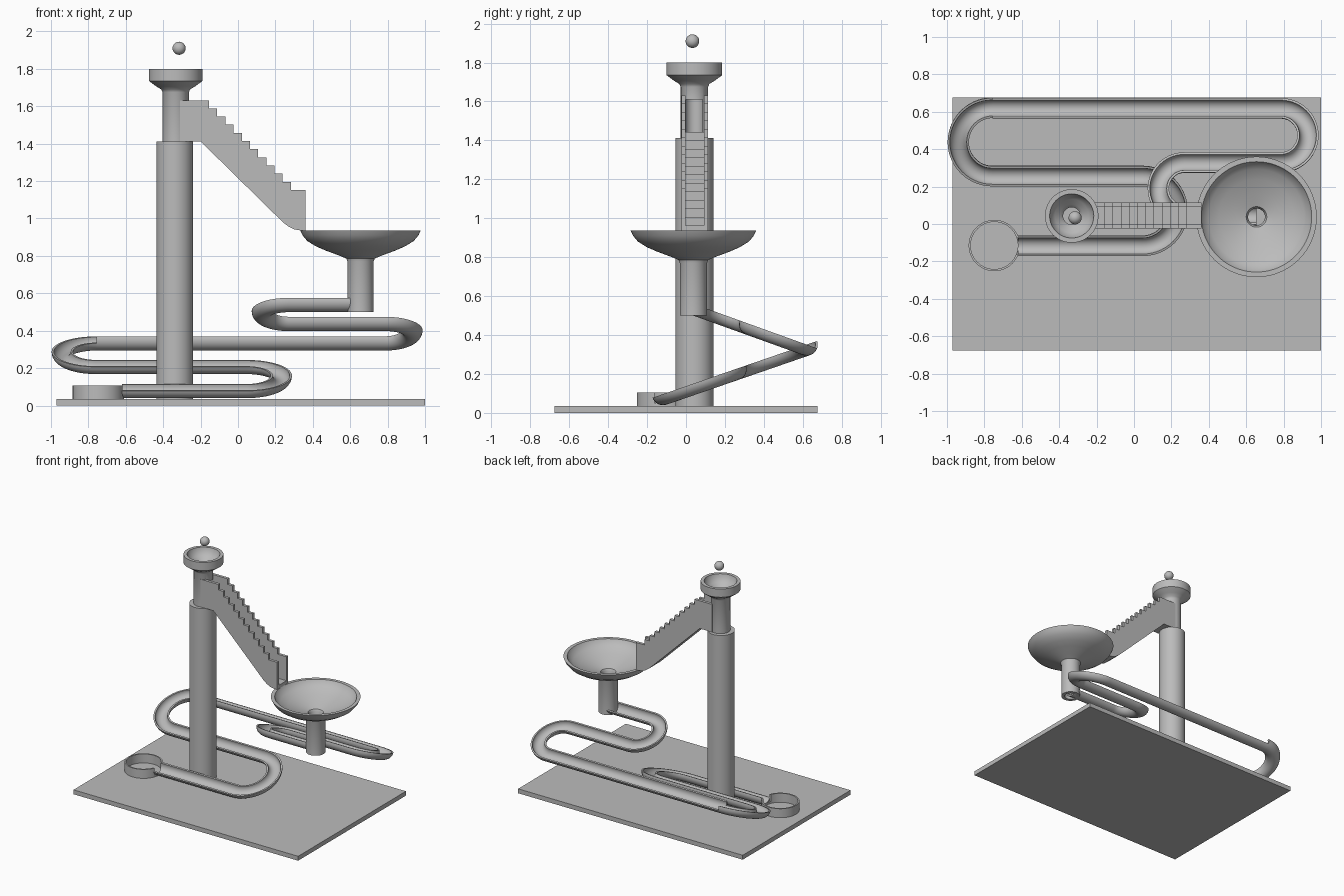
import bpy, bmesh, math
from mathutils import Vector

cube = bpy.data.objects.get("Cube")
if cube:
    bpy.data.objects.remove(cube, do_unlink=True)

grey = bpy.data.materials.new("plain_grey")
grey.use_nodes = True
grey.diffuse_color = (0.5, 0.5, 0.5, 1)
grey.node_tree.nodes["Principled BSDF"].inputs["Base Color"].default_value = (0.5, 0.5, 0.5, 1)


def make(name, bm):
    bmesh.ops.recalc_face_normals(bm, faces=bm.faces[:])
    mesh = bpy.data.meshes.new(name)
    bm.to_mesh(mesh)
    bm.free()
    obj = bpy.data.objects.new(name, mesh)
    bpy.context.collection.objects.link(obj)
    mesh.materials.append(grey)
    return obj


def activate(obj):
    bpy.ops.object.select_all(action='DESELECT')
    obj.select_set(True)
    bpy.context.view_layer.objects.active = obj


def smooth(obj):
    activate(obj)
    bpy.ops.object.shade_smooth_by_angle(angle=math.radians(35))


def box(name, lo, hi):
    bm = bmesh.new()
    bmesh.ops.create_cube(bm, size=1)
    for v in bm.verts:
        v.co = [(a + b) / 2 + c * (b - a) for a, b, c in zip(lo, hi, v.co)]
    return make(name, bm)


def lathe(name, centre, profile, closed=True, steps=64):
    """Spin a (radius, height) profile round a vertical axis."""
    bm = bmesh.new()
    vs = [bm.verts.new((r, 0, z)) for r, z in profile]
    edges = [bm.edges.new(p) for p in zip(vs, vs[1:])]
    if closed:
        edges.append(bm.edges.new((vs[-1], vs[0])))
    bmesh.ops.spin(bm, geom=vs + edges, axis=(0, 0, 1), cent=(0, 0, 0),
                   angle=math.tau, steps=steps)
    bmesh.ops.remove_doubles(bm, verts=bm.verts[:], dist=1e-5)
    bmesh.ops.translate(bm, verts=bm.verts[:], vec=(*centre, 0))
    return make(name, bm)


def prism(name, outline, y0, y1):
    """Extrude an (x, z) outline from y0 to y1."""
    bm = bmesh.new()
    face = bm.faces.new([bm.verts.new((x, y0, z)) for x, z in outline])
    new = bmesh.ops.extrude_face_region(bm, geom=[face])["geom"]
    bmesh.ops.translate(bm, vec=(0, y1 - y0, 0),
                        verts=[v for v in new if isinstance(v, bmesh.types.BMVert)])
    return make(name, bm)


def cut(obj, lo, hi):
    cutter = box("cutter", lo, hi)
    cutter.hide_render = True
    mod = obj.modifiers.new("opening", 'BOOLEAN')
    mod.operation, mod.solver, mod.object = 'DIFFERENCE', 'EXACT', cutter
    activate(obj)
    bpy.ops.object.modifier_apply(modifier=mod.name)
    bpy.data.objects.remove(cutter, do_unlink=True)


def turn(cx, y0, y1, side, n=28):
    """Half circle from y0 to y1, bulging to side (+1 or -1) in x."""
    r, cy = abs(y1 - y0) / 2, (y0 + y1) / 2
    return [(cx + side * r * math.sin(math.pi * i / n),
             cy + (y0 - y1) / 2 * math.cos(math.pi * i / n)) for i in range(n + 1)]


def gutter(name, path, z0, y0, slope, outer=0.057, inner=0.045, n=16):
    """Sweep a half pipe along a path that lies in a tilted plane."""
    up = Vector((0, -slope, 1)).normalized()
    pts = [Vector((x, y, z0 + slope * (y - y0))) for x, y in path]
    arc = [math.pi * i / n for i in range(n + 1)]
    section = [(outer * math.cos(a), -outer * math.sin(a)) for a in arc]
    section += [(inner * math.cos(a), -inner * math.sin(a)) for a in reversed(arc)]
    bm = bmesh.new()
    rings = []
    for i, p in enumerate(pts):
        t = (pts[min(i + 1, len(pts) - 1)] - pts[max(i - 1, 0)])
        t = t.normalized()
        if i in (0, len(pts) - 1):
            t = Vector((round(t.x), 0, 0))
        side = t.cross(up).normalized()
        rings.append([bm.verts.new(p + side * a + up * b) for a, b in section])
    m = len(section)
    for a, b in zip(rings, rings[1:]):
        for j in range(m):
            k = (j + 1) % m
            bm.faces.new((a[j], a[k], b[k], b[j]))
    for ring in (rings[0], rings[-1]):
        for j in range(n):
            bm.faces.new((ring[j], ring[j + 1], ring[m - 2 - j], ring[m - 1 - j]))
    smooth(make(name, bm))


# Base and pillar
box("base", (-0.97, -0.675, 0), (1, 0.675, 0.035))
tower = (-0.333, 0.043)
smooth(lathe("pillar", (-0.338, 0.043),
             [(0, 0.03), (0.098, 0.03), (0.098, 1.412), (0, 1.412)], closed=False))

# Top funnel with its feed tube, opened towards the stairs
funnel = lathe("funnel", tower, [
    (0, 1.405), (0.07, 1.405), (0.07, 1.675), (0.077, 1.69), (0.105, 1.707), (0.143, 1.735),
    (0.143, 1.8), (0.118, 1.8), (0.112, 1.775), (0.09, 1.745), (0.062, 1.725),
    (0.046, 1.705), (0.046, 1.43), (0, 1.43)], closed=False)
cut(funnel, (-0.32, 0.001, 1.44), (-0.2, 0.085, 1.61))
smooth(funnel)

# Ball above the funnel
bm = bmesh.new()
bmesh.ops.create_uvsphere(bm, u_segments=32, v_segments=16, radius=0.035)
bmesh.ops.translate(bm, verts=bm.verts[:], vec=(-0.315, 0.033, 1.91))
smooth(make("ball", bm))


# Stair chute: two stepped walls and a stepped floor
def stairs(top, start):
    pts = [(start, top)]
    for i in range(11):
        x = -0.155 + i * 0.0438
        pts += [(x, top - i * 0.0436), (x, top - (i + 1) * 0.0436)]
    return pts + [(0.36, top - 11 * 0.0436)]


underside = [(0.36, 0.935), (0.335, 0.936), (0.3, 0.942), (0.27, 0.957),
             (0.24, 0.98), (-0.2, 1.412)]
for name, y in (("right_stair_wall", -0.024), ("left_stair_wall", 0.092)):
    prism(name, stairs(1.632, -0.31) + underside + [(-0.31, 1.412)], y, y + 0.022)
prism("stair_floor", stairs(1.442, -0.28) + underside + [(-0.28, 1.412)], -0.004, 0.094)

# Wide bowl with its drain tube
smooth(lathe("bowl", (0.655, 0.038), [
    (0.07, 0.5), (0.07, 0.77), (0.076, 0.786), (0.115, 0.802), (0.19, 0.83), (0.24, 0.852),
    (0.285, 0.88), (0.31, 0.91), (0.322, 0.936), (0.295, 0.936), (0.284, 0.915),
    (0.255, 0.89), (0.2, 0.863), (0.12, 0.832), (0.055, 0.812), (0.045, 0.795),
    (0.045, 0.5)], steps=96))

# Winding marble track in two tilted halves
gutter("upper_track", [(0.655, 0.05)] + turn(0.27, 0.05, 0.33, -1)
       + turn(0.785, 0.33, 0.62, 1) + [(-0.757, 0.62)], 0.556, 0.05, -0.36)
gutter("lower_track", turn(-0.757, 0.62, 0.255, -1) + turn(0.045, 0.255, -0.118, 1)
       + [(-0.62, -0.118)], 0.351, 0.62, 0.345)

# Catch cup with an opening for the track
cup = lathe("catch_cup", (-0.747, -0.115),
            [(0.137, 0.03), (0.137, 0.106), (0.126, 0.106), (0.126, 0.03)])
cut(cup, (-0.7, -0.162, 0.05), (-0.55, -0.074, 0.2))
smooth(cup)
